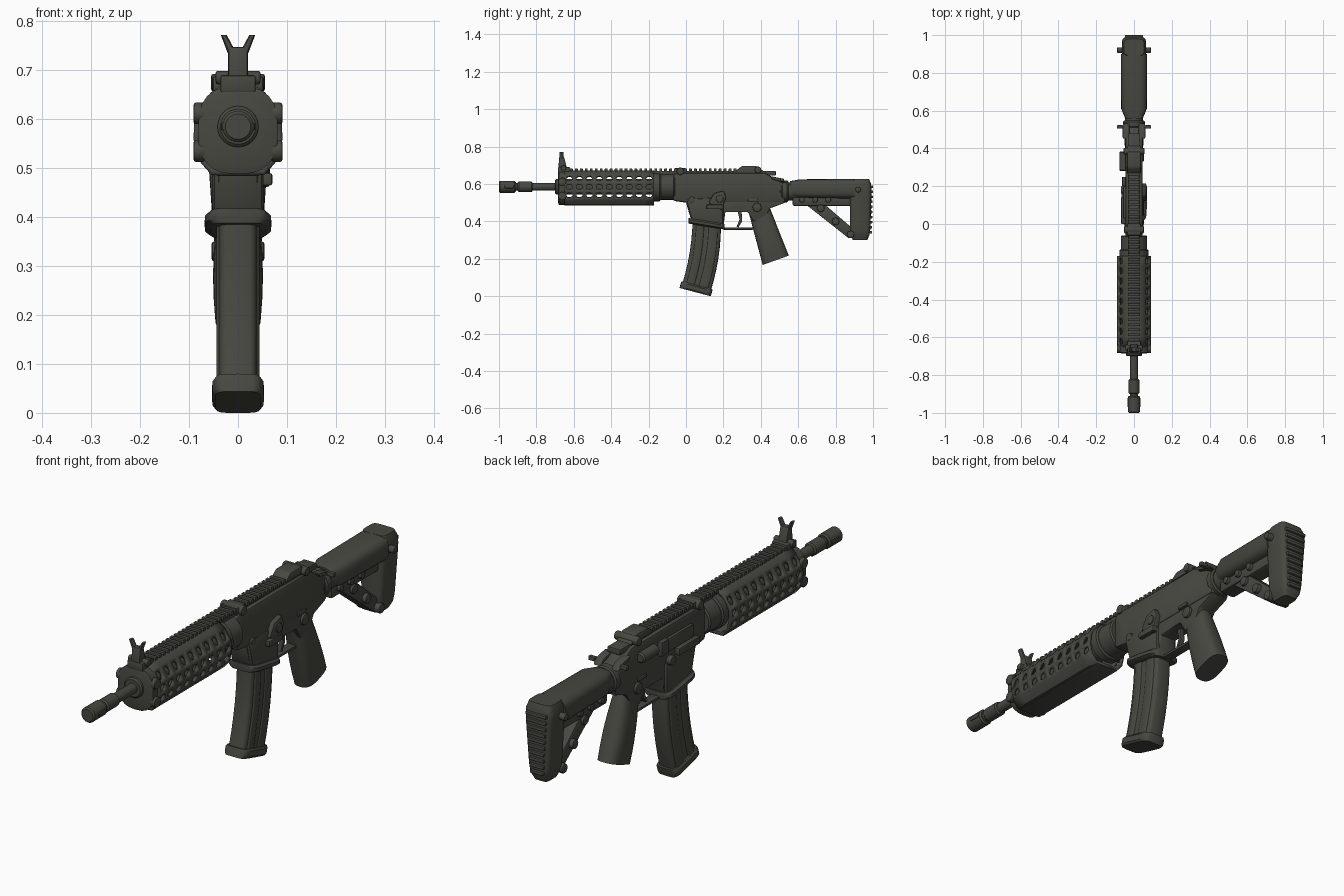
import bpy, bmesh, math
from mathutils import Vector

cube = bpy.data.objects.get("Cube")
if cube:
    bpy.data.objects.remove(cube, do_unlink=True)

COLOR = (.064, .065, .053, 1)
gunmetal = bpy.data.materials.new("dark olive grey")
gunmetal.use_nodes = True
gunmetal.diffuse_color = COLOR
for node in gunmetal.node_tree.nodes:
    if node.type == 'BSDF_PRINCIPLED':
        node.inputs["Base Color"].default_value = COLOR
        node.inputs["Roughness"].default_value = .7
made = []
BORE = .585


def finish(name, bm, bevel=0):
    bmesh.ops.recalc_face_normals(bm, faces=bm.faces)
    if bevel:
        sharp = [edge for edge in bm.edges if edge.is_manifold and edge.calc_face_angle() > .6]
        bmesh.ops.bevel(bm, geom=sharp, offset=bevel, segments=2, profile=.5,
                        affect='EDGES', clamp_overlap=True)
    mesh = bpy.data.meshes.new(name)
    bm.to_mesh(mesh)
    bm.free()
    mesh.materials.append(gunmetal)
    ob = bpy.data.objects.new(name, mesh)
    bpy.context.scene.collection.objects.link(ob)
    made.append(ob)
    return ob


def prism(name, outline, half, x=0, bevel=.005):
    """Side outline in (y, z), extruded across x."""
    bm = bmesh.new()
    face = bm.faces.new([bm.verts.new((x - half, y, z)) for y, z in outline])
    extruded = bmesh.ops.extrude_face_region(bm, geom=[face])["geom"]
    moved = [item for item in extruded if isinstance(item, bmesh.types.BMVert)]
    bmesh.ops.translate(bm, vec=(2 * half, 0, 0), verts=moved)
    return finish(name, bm, bevel)


def box(name, y, z, length, height, half, x=0, bevel=.004):
    """Box given by its low front corner, length, height and half width."""
    end, top = y + length, z + height
    return prism(name, [(y, z), (end, z), (end, top), (y, top)], half, x, bevel)


def disc(name, y, z, radius, half, x=0):
    angles = [math.tau * i / 16 for i in range(16)]
    outline = [(y + radius * math.cos(a), z + radius * math.sin(a)) for a in angles]
    return prism(name, outline, half, x)


def pair(build, name, *args, x):
    """Build the same part on both flanks."""
    for side in (-1, 1):
        build(name, *args, side * x)


def loft(name, rows, power=.45, sides=24):
    """Each row is a start point and end point in (y, z), a half width and an x offset."""
    bm, rings = bmesh.new(), []
    for start, end, half, x in rows:
        ring = []
        for i in range(sides):
            c, s = math.cos(math.tau * i / sides), math.sin(math.tau * i / sides)
            along = math.copysign(abs(c) ** power, c) / 2 + .5
            across = math.copysign(abs(s) ** power, s)
            y, z = Vector(start).lerp(Vector(end), along)
            ring.append(bm.verts.new((x + across * half, y, z)))
        rings.append(ring)
    for ring, following in zip(rings, rings[1:]):
        for i in range(sides):
            j = (i + 1) % sides
            bm.faces.new((ring[i], ring[j], following[j], following[i]))
    bm.faces.new(rings[0])
    bm.faces.new(rings[-1])
    return finish(name, bm)


def tube(name, start, end, radius, z=BORE, x=0, lip=.006):
    """Round bar along y with chamfered ends."""
    stations = [(start, radius - lip), (start + lip, radius), (end - lip, radius), (end, radius - lip)]
    return loft(name, [((y, z - r), (y, z + r), r, x) for y, r in stations], power=1)


# Barrel and muzzle
tube("barrel", -.95, -.1, .021)
tube("muzzle_device", -1, -.91, .032)
tube("muzzle_collar", -.9, -.82, .028)
pair(box, "muzzle_rib", -.97, BORE - .008, .05, .016, .004, x=.031)
tube("gas_tube_sleeve", -.66, -.15, .042)

# Handguard: faceted shell with rounded slots on the flank rows
flank = [(.03, .665), (.052, .65), (.083, .605), (.085, .56), (.076, .52), (.052, .492)]
section = flank + [(-x, z) for x, z in reversed(flank)]
START, END, CELLS = -.65, -.17, 9
SLOTTED_ROWS = (1, 2, 3, 7, 8, 9)
MARGIN, CORNER = .2, .38
bm = bmesh.new()
rings = []
for k in range(CELLS + 1):
    y = START + (END - START) * k / CELLS
    rings.append([bm.verts.new((x, y, z)) for x, z in section])
for ring, following in zip(rings, rings[1:]):
    for i in range(len(section)):
        j = (i + 1) % len(section)
        corners = [ring[i], ring[j], following[j], following[i]]
        if i not in SLOTTED_ROWS:
            bm.faces.new(corners)
            continue
        a, b, c, d = [vert.co for vert in corners]
        hole = []
        for u, v in ((MARGIN, CORNER), (CORNER, MARGIN), (1 - CORNER, MARGIN), (1 - MARGIN, CORNER),
                     (1 - MARGIN, 1 - CORNER), (1 - CORNER, 1 - MARGIN),
                     (CORNER, 1 - MARGIN), (MARGIN, 1 - CORNER)):
            hole.append(bm.verts.new(a.lerp(b, u).lerp(d.lerp(c, u), v)))
        for s in range(4):
            t = (s + 1) % 4
            bm.faces.new((corners[s], corners[t], hole[2 * t], hole[2 * s + 1]))
            bm.faces.new((corners[s], hole[2 * s + 1], hole[2 * s]))
shell = finish("handguard", bm)
wall = shell.modifiers.new("wall", 'SOLIDIFY')
wall.thickness, wall.offset = .012, 0

# Handguard clamp, lower rail and rear ring
clamp = [(-.685, .015), (-.68, 0), (-.645, 0), (-.64, .015)]
loft("handguard_front_clamp", [((y, .488 + inset), (y, .668 - inset), .082 - inset, 0)
                               for y, inset in clamp], power=.75)
tube("barrel_collar", -.7, -.66, .042)
box("handguard_lower_rail", START, .484, END - START, .016, .045)
for z in (.535, .612):
    pair(disc, "clamp_screw", -.662, z, .022, .012, x=.079)
tube("barrel_nut_ring", -.18, -.135, .078)
tube("barrel_nut", -.15, -.06, .07)

# Top rail
box("top_rail", -.63, .65, .91, .02, .028)
for i in range(34):
    box("rail_tooth", -.62 + i * .0265, .664, .015, .018, .033, bevel=.002)

# Front sight with forked ears
prism("front_sight_post", [(-.685, .66), (-.63, .66), (-.653, .748), (-.677, .748)], .02)
box("front_sight_base", -.685, .655, .065, .035, .036)
disc("front_sight_pin", -.655, .685, .014, .046)
for side in (-1, 1):
    ear = [(i / 3, .735 + .037 * i / 3) for i in range(4)]
    loft("front_sight_ear", [((-.677, z), (-.655, z), .009 - .003 * t, side * (.012 + .017 * t))
                             for t, z in ear], power=.7, sides=12)

# Upper and lower receivers
prism("upper_receiver", [(-.07, .51), (-.07, .65), (-.05, .66), (.42, .66),
                         (.53, .6), (.53, .5), (0, .5)], .045, bevel=.012)
prism("lower_receiver", [(0, .5), (.03, .4), (.2, .37), (.21, .45), (.33, .45), (.36, .4),
                         (.42, .42), (.45, .47), (.53, .5), (.4, .55)], .04)
prism("magazine_well", [(0, .52), (.03, .4), (.2, .37), (.2, .53)], .052, bevel=.012)
loft("magazine_well_lip", [((.014, .418 - drop), (.206, .386 - drop), half, 0) for drop, half in
                           ((0, .058), (.008, .068), (.022, .068), (.03, .056))], power=.4)

# Receiver controls
box("ejection_port_cover", .03, .56, .17, .055, .01, -.047)
box("case_deflector", .2, .56, .05, .06, .013, -.05)
tube("forward_assist", .28, .385, .022, .605, -.055)
box("side_rail_block", 0, .525, .14, .03, .012, -.056)
prism("bolt_catch", [(.12, .5), (.15, .55), (.2, .565), (.215, .53), (.19, .46)], .013, .052)
box("bolt_catch_paddle", .11, .465, .09, .025, .012, .058)
pair(disc, "magazine_release", .18, .52, .02, .012, x=.058)
pair(disc, "takedown_pin", .38, .475, .024, .008, x=.043)
pair(disc, "front_pivot_pin", .03, .515, .017, .008, x=.046)
pair(box, "selector_lever", .33, .505, .055, .015, .008, x=.044)
pair(prism, "charging_handle_wing", [(.45, .642), (.51, .63), (.535, .605), (.46, .625)], .018, x=.042)
pair(box, "charging_handle_tip", .505, .612, .018, .018, .016, x=.074)

# Rear sight and rail knob
prism("rear_sight", [(.26, .665), (.3, .697), (.375, .697), (.42, .665)], .036, bevel=.007)
disc("rear_sight_dial", .385, .675, .018, .055)
box("rear_sight_foot", .26, .645, .22, .025, .03)
disc("rail_knob", -.03, .668, .02, .052)
box("rail_knob_mount", -.06, .65, .06, .035, .036)


# Magazine: curved body, raised side panels and floor plate
def magazine_row(t, half, start=0, end=1):
    front, depth = Vector((.035 - .057 * t * t, .42 - .36 * t)), Vector((.152, -.04))
    return front + depth * start, front + depth * end, half, 0


steps = [i / 6 for i in range(7)]
loft("magazine_body", [magazine_row(t, .04) for t in steps], power=.35)
for start, end in ((.12, .42), (.55, .9)):
    loft("magazine_side_panel", [magazine_row(t, .044, start, end) for t in steps], power=.3)
loft("magazine_floor_plate", [magazine_row(t, half, -.05, 1.05) for t, half in
                              ((.95, .047), (.97, .053), (1.03, .053), (1.05, .047))], power=.4)

# Trigger group
box("trigger_guard", .2, .355, .16, .012, .02)
prism("trigger", [(.275, .46), (.286, .41), (.27, .37), (.28, .368), (.3, .4), (.297, .46)], .01, bevel=.002)

# Pistol grip: swells toward the lower third
grip = []
for t in steps:
    front = Vector((.34, .43)).lerp(Vector((.41, .167)), t)
    depth = Vector((.105, .05)).lerp(Vector((.14, .05)), t)
    grip.append((front, front + depth, .036 + .015 * math.sin(math.pi * t * .75), 0))
loft("pistol_grip", grip, power=.7)

# Shoulder stock
tube("buffer_tube", .5, .9, .048, .56)
tube("buffer_nut", .51, .547, .058, .56)
loft("stock_body", [((y, low), (y, high), half, 0) for y, low, high, half in
                    ((.555, .535, .615, .045), (.61, .525, .625, .068), (.9, .52, .627, .07))], power=.6)
box("stock_lower_rail", .57, .482, .33, .053, .036, bevel=.01)
prism("stock_strut", [(.645, .487), (.745, .487), (.905, .35), (.905, .31), (.87, .31)], .03)
for i in range(3):
    disc("strut_bolt", .72 + .08 * i, .47 - .07 * i, .02, .042 + .006 * i)
    disc("stock_rail_bolt", .62 + .07 * i, .515, .015, .05)

# Butt plate: wider at the top, rounded at both ends, with grip ridges
butt = []
for i in range(13):
    t = i / 12
    pinch = .015 * abs(2 * t - 1) ** 8
    z = .3 + .327 * t
    butt.append(((.877 + pinch, z), (.984 + .01 * t - pinch, z), .046 + .022 * t - pinch, 0))
loft("butt_plate", butt, power=.4)
for i in range(10):
    box("butt_ridge", .95, .335 + i * .027, .045 + .005 * i / 9, .014, .03 + i * .002, bevel=.003)
disc("sling_pin", .92, .57, .015, .09)

# Smooth rounded forms while keeping hard edges
bpy.ops.object.select_all(action='DESELECT')
for ob in made:
    ob.select_set(True)
bpy.context.view_layer.objects.active = made[0]
bpy.ops.object.shade_smooth_by_angle(angle=math.radians(35))
